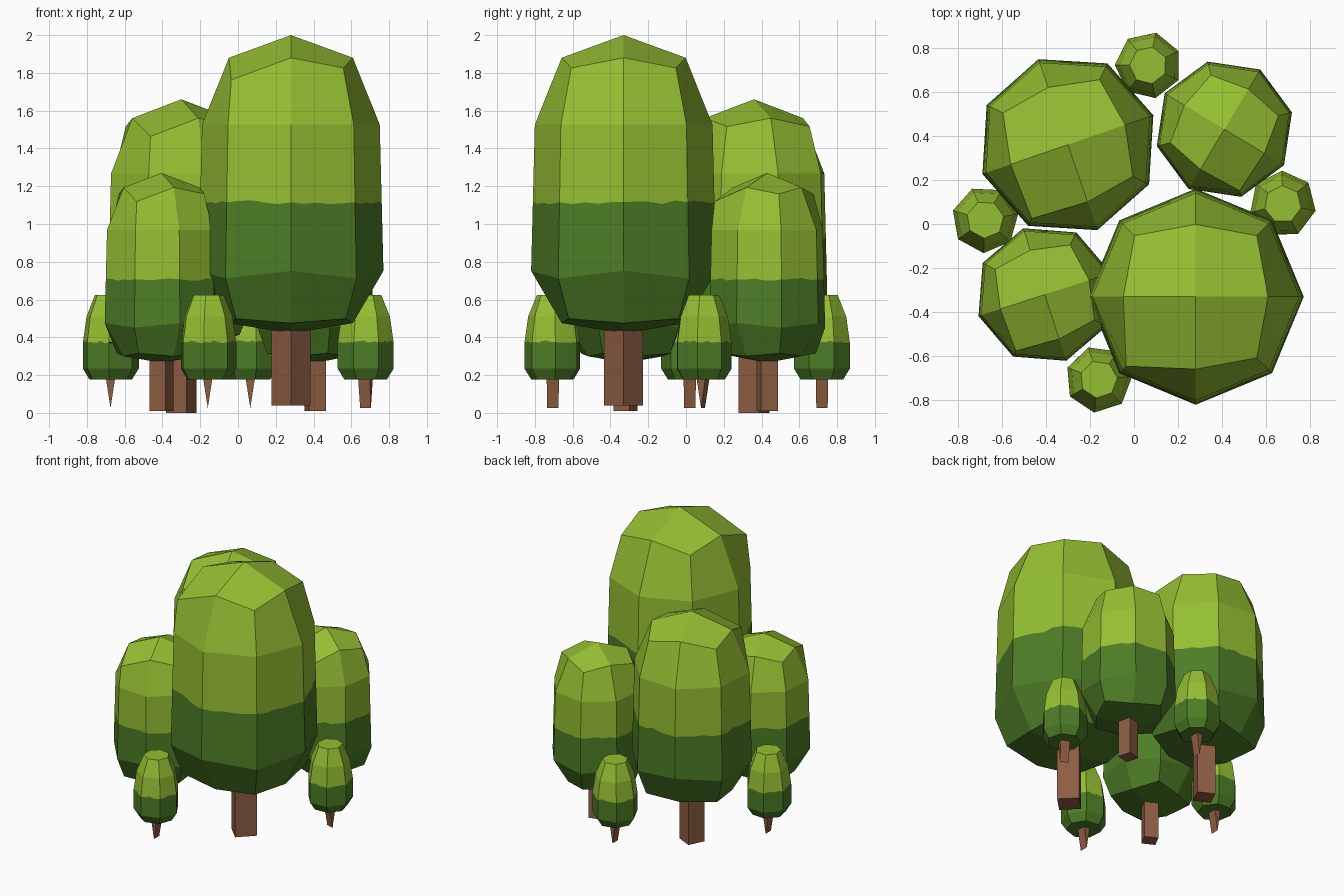
import bpy, bmesh, math, random

if "Cube" in bpy.data.objects:
    bpy.data.objects.remove(bpy.data.objects["Cube"])
random.seed(4)


def material(name, rgb):
    m = bpy.data.materials.new(name)
    m.diffuse_color = (*rgb, 1)
    m.use_nodes = True
    m.node_tree.nodes["Principled BSDF"].inputs["Base Color"].default_value = m.diffuse_color
    return m


LIGHT = material("light_leaf_green", (0.300, 0.520, 0.032))
DARK = material("dark_leaf_green", (0.074, 0.205, 0.019))
BARK = material("bark_brown", (0.270, 0.111, 0.056))


def finish(bm, name, mats):
    bmesh.ops.recalc_face_normals(bm, faces=bm.faces)
    me = bpy.data.meshes.new(name)
    bm.to_mesh(me)
    bm.free()
    for m in mats:
        me.materials.append(m)
    ob = bpy.data.objects.new(name, me)
    bpy.context.collection.objects.link(ob)
    return ob


def ring(bm, cx, cy, pts):
    """pts: (radius, angle in degrees, z)"""
    return [bm.verts.new((cx + r * math.cos(math.radians(a)),
                          cy + r * math.sin(math.radians(a)), z)) for r, a, z in pts]


def bridge(bm, a, b):
    n = len(a)
    for i in range(n):
        bm.faces.new((a[i], a[(i + 1) % n], b[(i + 1) % n], b[i]))


def two_tone(bm, split, wobble):
    """Cut the crown at a slightly wavy height; dark below, light above."""
    cut = bmesh.ops.bisect_plane(bm, geom=bm.verts[:] + bm.edges[:] + bm.faces[:],
                                 plane_co=(0, 0, split), plane_no=(0, 0, 1))
    edges = [e for e in cut["geom_cut"] if isinstance(e, bmesh.types.BMEdge)]
    for f in bm.faces:
        f.material_index = 1 if f.calc_center_median().z < split else 0
    new = bmesh.ops.subdivide_edges(bm, edges=edges, cuts=4)
    for v in new["geom_inner"]:
        if isinstance(v, bmesh.types.BMVert):
            v.co.z += random.uniform(-wobble, wobble)


def big_tree(name, cx, cy, rad, z0, z1, rot, base):
    h = z1 - z0

    def level(mid, corner, low=None):
        pts = []
        for k in range(8):
            r, z = corner if k % 2 else mid
            if low and k == 5:          # one sagging shoulder
                r, z = low
            pts.append((r * rad, rot + 45 * k, z0 + z * h))
        return pts

    # crown: rounded block with eight sides
    bm = bmesh.new()
    rows = [ring(bm, cx, cy, p) for p in (
        level((0.67, 0.035), (0.84, 0.05)),
        level((1.0, 0.21), (1.0, 0.185)),
        level((0.96, 0.70), (0.96, 0.70)),
        level((0.67, 0.924), (0.80, 0.89), (0.91, 0.85)))]
    for a, b in zip(rows, rows[1:]):
        bridge(bm, a, b)
    for row, z in ((rows[0], z0), (rows[-1], z1)):
        c = bm.verts.new((cx, cy, z))
        for k in range(0, 8, 2):
            bm.faces.new((c, row[k], row[k + 1], row[(k + 2) % 8]))
    two_tone(bm, z0 + 0.44 * h, 0.012 * rad / 0.49)
    finish(bm, name + "_crown", (LIGHT, DARK))

    # trunk: square post
    bm = bmesh.new()
    t = rad * 0.21
    lo, hi = (ring(bm, cx, cy, [(t, rot + 90 * k, z) for k in range(4)])
              for z in (base, z0 + 0.08 * h))
    bridge(bm, lo, hi)
    bm.faces.new(lo)
    bm.faces.new(hi)
    finish(bm, name + "_trunk", (BARK,))


def small_tree(name, cx, cy, rot, trunk_rot):
    # bush-like crown with a flat top and bottom
    bm = bmesh.new()
    n = 7
    rows = [ring(bm, cx, cy, [(r, rot + 360 / n * k, z) for k in range(n)])
            for r, z in ((0.115, 0.176), (0.152, 0.235), (0.152, 0.37),
                         (0.132, 0.51), (0.085, 0.625))]
    for a, b in zip(rows, rows[1:]):
        bridge(bm, a, b)
    bm.faces.new(rows[0])
    bm.faces.new(rows[-1])
    two_tone(bm, 0.375, 0.01)
    finish(bm, name + "_crown", (LIGHT, DARK))

    # trunk: wedge tapering to an edge
    bm = bmesh.new()
    c, s = math.cos(math.radians(trunk_rot)), math.sin(math.radians(trunk_rot))

    def v(x, y, z):
        return bm.verts.new((cx + x * c - y * s, cy + x * s + y * c, z))

    top = [v(x, y, 0.2) for x, y in ((-0.027, -0.033), (0.027, -0.033),
                                     (0.027, 0.033), (-0.027, 0.033))]
    e0, e1 = v(0, -0.03, 0.025), v(0, 0.03, 0.025)
    bm.faces.new(top)
    bm.faces.new((top[0], top[1], e0))
    bm.faces.new((top[2], top[3], e1))
    bm.faces.new((top[1], top[2], e1, e0))
    bm.faces.new((top[3], top[0], e0, e1))
    finish(bm, name + "_trunk", (BARK,))


# four large trees
big_tree("tallest_tree", 0.28, -0.33, 0.49, 0.42, 2.0, 0, 0.04)
big_tree("back_left_tree", -0.30, 0.36, 0.41, 0.35, 1.66, 19, 0.0)
big_tree("front_left_tree", -0.405, -0.32, 0.316, 0.265, 1.27, 18, 0.01)
big_tree("back_right_tree", 0.41, 0.43, 0.316, 0.265, 1.27, 59, 0.01)

# four small trees between them
small_tree("left_small_tree", -0.675, 0.02, 10, 0)
small_tree("back_small_tree", 0.065, 0.72, 25, 0)
small_tree("right_small_tree", 0.675, 0.09, 40, 70)
small_tree("front_small_tree", -0.16, -0.705, 5, 0)
